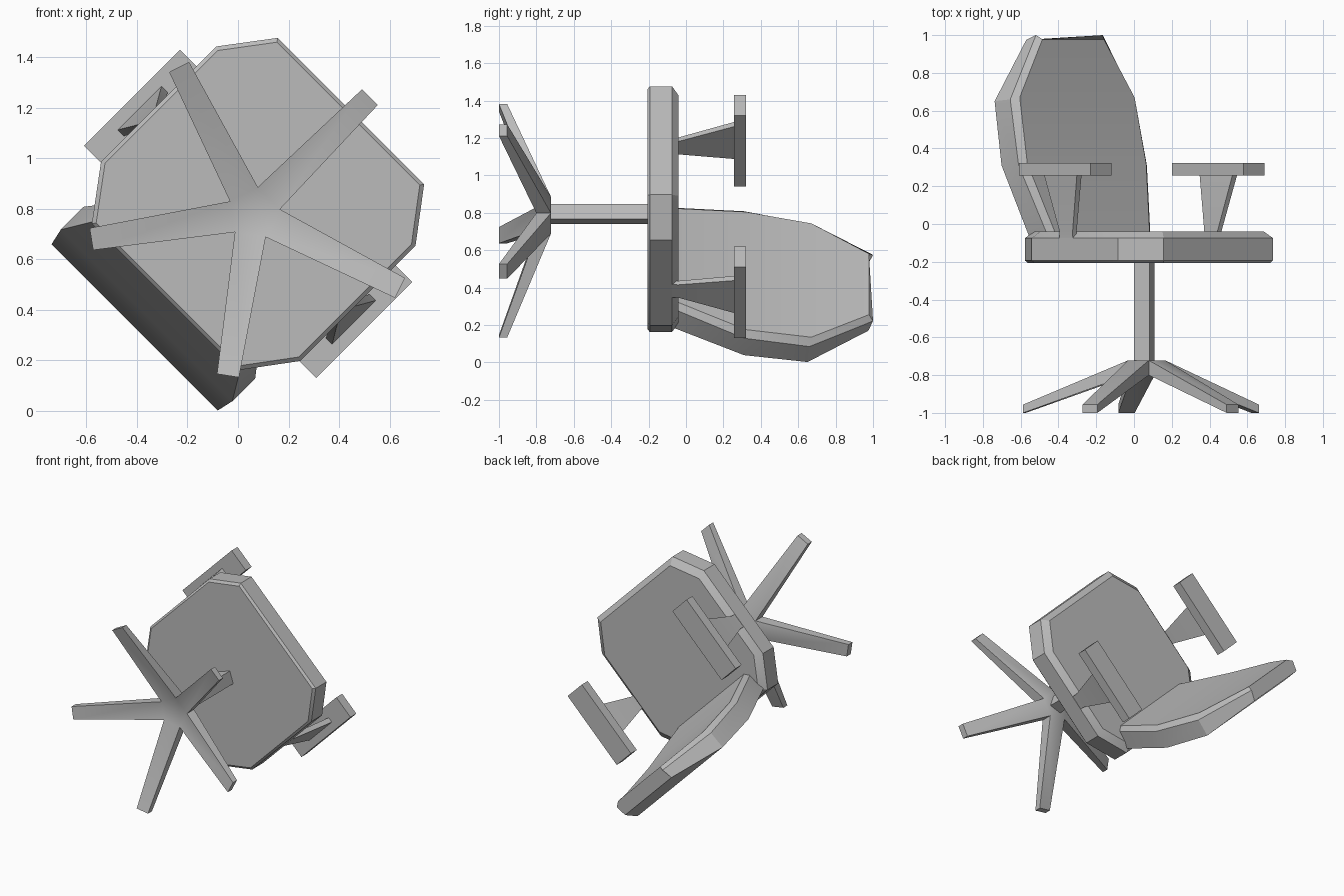
import bpy, bmesh, math
from mathutils import Vector

if "Cube" in bpy.data.objects:
    bpy.data.objects.remove(bpy.data.objects["Cube"])

R = math.sqrt(0.5)
CX, CZ = 0.054, 0.794          # chair axis, which runs along +y

grey = bpy.data.materials.new("plain_grey")
grey.diffuse_color = (0.5, 0.5, 0.5, 1)
grey.use_nodes = True
grey.node_tree.nodes["Principled BSDF"].inputs["Base Color"].default_value = grey.diffuse_color


def P(f, s, u):
    """Chair coordinates (forward, sideways, up) to world."""
    return Vector((CX + (f + s) * R, u, CZ + (f - s) * R))


def finish(name, bm):
    bmesh.ops.recalc_face_normals(bm, faces=bm.faces)
    me = bpy.data.meshes.new(name)
    bm.to_mesh(me)
    bm.free()
    me.materials.append(grey)
    ob = bpy.data.objects.new(name, me)
    bpy.context.collection.objects.link(ob)
    bpy.ops.object.select_all(action='DESELECT')
    ob.select_set(True)
    bpy.context.view_layer.objects.active = ob
    bpy.ops.object.shade_smooth_by_angle(angle=math.radians(25))
    return ob


def loft(name, rings):
    """Skin equal-length rings of world points and cap both ends."""
    bm = bmesh.new()
    vs = [[bm.verts.new(p) for p in ring] for ring in rings]
    n = len(vs[0])
    for a, b in zip(vs, vs[1:]):
        for i in range(n):
            j = (i + 1) % n
            bm.faces.new((a[i], a[j], b[j], b[i]))
    bm.faces.new(vs[0])
    bm.faces.new(vs[-1])
    return finish(name, bm)


# Seat: clipped-corner cushion with a bevelled rim
half = [(0.555, 0.41), (0.36, 0.557), (-0.286, 0.557), (-0.484, 0.41)]
outline = half + [(f, -s) for f, s in reversed(half)]


def seat_ring(u, inset):
    k = 1 - inset / 0.54
    return [P(0.035 + (f - 0.035) * k, s * k, u) for f, s in outline]


loft("seat", [seat_ring(-0.207, 0.014), seat_ring(-0.193, 0),
              seat_ring(-0.075, 0), seat_ring(-0.04, 0.04)])

# Backrest: (back, side, front) corners as (forward, half width, up) per level
levels = [
    ((-0.45, 0.38, -0.12), (-0.32, 0.365, -0.12), (-0.29, 0.33, -0.12)),
    ((-0.468, 0.408, -0.04), (-0.345, 0.39, -0.04), (-0.315, 0.355, -0.04)),
    ((-0.588, 0.48, 0.31), (-0.46, 0.48, 0.31), (-0.43, 0.445, 0.32)),
    ((-0.655, 0.465, 0.65), (-0.538, 0.465, 0.66), (-0.502, 0.43, 0.67)),
    ((-0.63, 0.253, 0.975), (-0.56, 0.25, 1.0), (-0.532, 0.23, 0.978)),
]
loft("backrest", [[P(f, s, u) for f, s, u in lv] +
                  [P(f, -s, u) for f, s, u in reversed(lv)] for lv in levels])


# Armrests: flat pad on a flared support, one per side
def box_ring(f0, f1, s0, s1, u, side):
    return [P(f, s * side, u) for f, s in ((f0, s0), (f1, s0), (f1, s1), (f0, s1))]


for side, label in ((1, "right"), (-1, "left")):
    loft(label + "_arm_pad", [box_ring(-0.288, 0.249, 0.495, 0.65, u, side)
                              for u in (0.257, 0.322)])
    loft(label + "_arm_support",
         [box_ring(-0.077, 0.021, 0.525, 0.555, -0.09, side),
          box_ring(-0.077, 0.021, 0.527, 0.557, -0.04, side),
          box_ring(-0.15, 0.096, 0.565, 0.6, 0.26, side)])

# Column: slim square post
post = [(0.028, 0.054), (0.054, -0.028), (-0.028, -0.054), (-0.054, 0.028)]
loft("column", [[(CX + x, u, CZ + z) for x, z in post] for u in (-0.78, -0.19)])

# Five-legged base: star with tapering, sloping legs
BX, BZ = 0.062, 0.782
bm = bmesh.new()


def star_vert(r, ang, u, off=0.0):
    c, s = math.cos(ang), math.sin(ang)
    return bm.verts.new((BX + r * c - off * s, u, BZ + r * s + off * c))


layers = []
for hub_u, tip_u in ((-0.722, -0.956), (-0.80, -1.0)):
    centre = bm.verts.new((BX, hub_u, BZ))
    ring = []
    for k in range(5):
        a = math.radians(45 + 72 * k)
        ring += [star_vert(0.65, a, tip_u, -0.044), star_vert(0.65, a, tip_u, 0.044),
                 star_vert(0.105, a + math.radians(36), hub_u)]
    for k in range(5):
        i = 3 * k
        bm.faces.new((centre, ring[i - 1], ring[i], ring[i + 1], ring[i + 2]))
    layers.append(ring)
top, low = layers
for i in range(15):
    j = (i + 1) % 15
    bm.faces.new((top[i], top[j], low[j], low[i]))
finish("base", bm)
